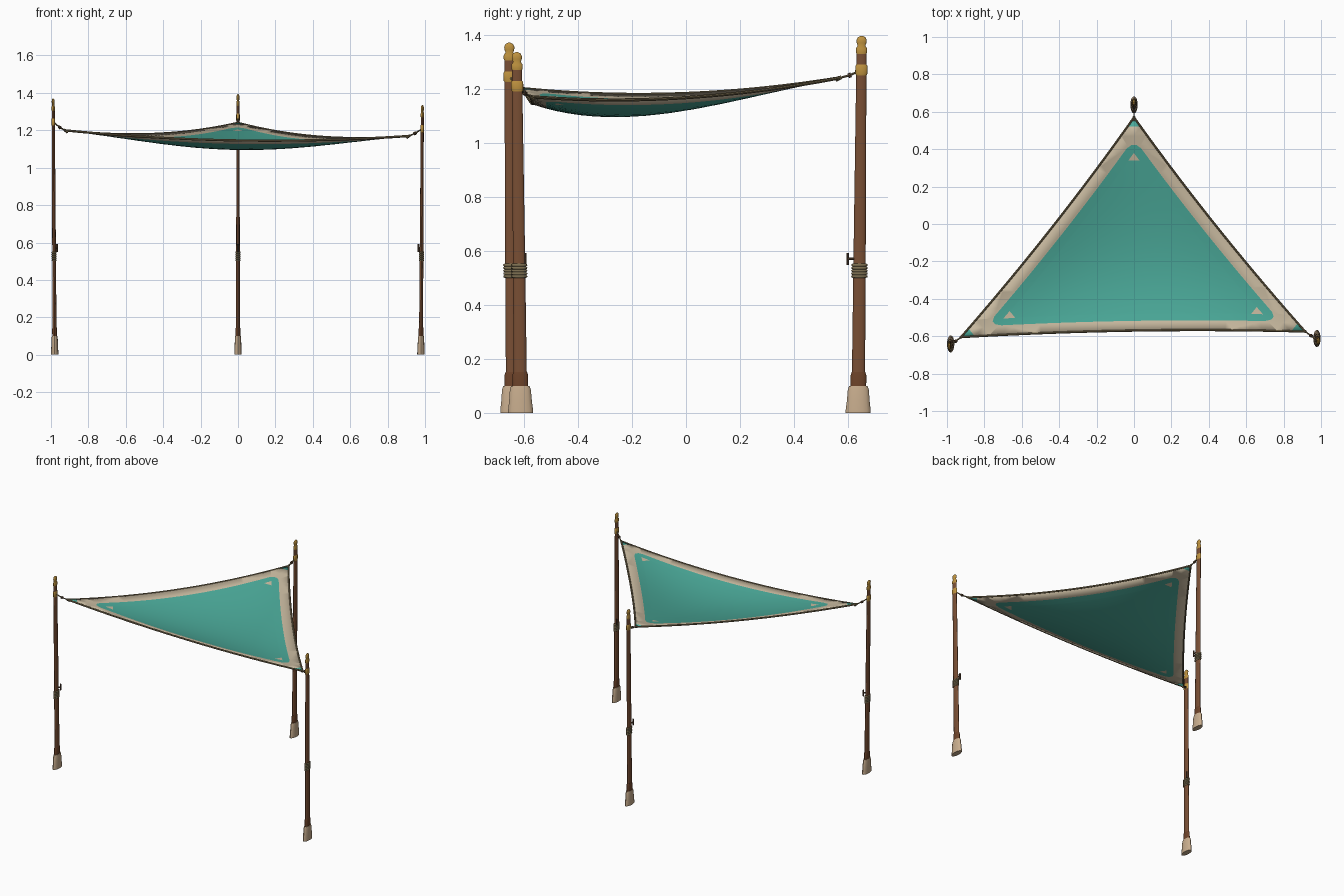
import bpy, bmesh, math
from mathutils import Vector

cube = bpy.data.objects.get("Cube")
if cube:
    bpy.data.objects.remove(cube)


def material(name, rgb):
    m = bpy.data.materials.new(name)
    m.use_nodes = True
    m.diffuse_color = (*rgb, 1)
    node = next(n for n in m.node_tree.nodes if n.type == 'BSDF_PRINCIPLED')
    node.inputs["Base Color"].default_value = (*rgb, 1)
    node.inputs["Roughness"].default_value = 0.8
    return m


TEAL = material("teal canvas", (0.07, 0.40, 0.32))
CREAM = material("cream canvas", (0.58, 0.49, 0.35))
WOOD = material("brown wood", (0.19, 0.077, 0.034))
COLLAR = material("dark collar", (0.15, 0.055, 0.022))
STONE = material("pale stone", (0.58, 0.42, 0.27))
GOLD = material("gold", (0.52, 0.29, 0.05))
ROPE = material("rope", (0.20, 0.155, 0.08))
IRON = material("dark fitting", (0.10, 0.055, 0.03))

SQUASH = 0.43  # poles are flattened sideways
parts = []


def finish(name, bm, *mats):
    bmesh.ops.recalc_face_normals(bm, faces=bm.faces)
    mesh = bpy.data.meshes.new(name)
    bm.to_mesh(mesh)
    bm.free()
    for m in mats:
        mesh.materials.append(m)
    ob = bpy.data.objects.new(name, mesh)
    bpy.context.collection.objects.link(ob)
    parts.append(ob)
    return ob


def lathe(name, profile, axis, mat, sides=16):
    """Turn (radius, z) pairs around a leaning axis with an oval section."""
    bm = bmesh.new()
    rings = []
    for r, z in profile:
        c = axis(z)
        rings.append([bm.verts.new((c.x + r * SQUASH * math.cos(t), c.y + r * math.sin(t), z))
                      for t in (math.tau * i / sides for i in range(sides))])
    for low, high in zip(rings, rings[1:]):
        for i in range(sides):
            j = (i + 1) % sides
            bm.faces.new((low[i], low[j], high[j], high[i]))
    bm.faces.new(rings[0])
    bm.faces.new(rings[-1])
    return finish(name, bm, mat)


def bar(name, start, end, r, mat, sides=8, r_end=None):
    """Round bar between two points."""
    bm = bmesh.new()
    d = end - start
    bmesh.ops.create_cone(bm, cap_ends=True, segments=sides, radius1=r,
                          radius2=r if r_end is None else r_end, depth=d.length)
    turn = d.to_track_quat('Z', 'Y')
    for v in bm.verts:
        v.co = turn @ v.co + (start + end) / 2
    return finish(name, bm, mat)


def cord(name, points, r, mat):
    """Round cord through a list of points."""
    cu = bpy.data.curves.new(name, 'CURVE')
    cu.dimensions = '3D'
    cu.bevel_depth = r
    cu.bevel_resolution = 2
    cu.use_fill_caps = True
    sp = cu.splines.new('POLY')
    sp.points.add(len(points) - 1)
    for p, co in zip(sp.points, points):
        p.co = (*co, 1)
    cu.materials.append(mat)
    ob = bpy.data.objects.new(name, cu)
    bpy.context.collection.objects.link(ob)
    mesh = bpy.data.meshes.new_from_object(ob.evaluated_get(bpy.context.evaluated_depsgraph_get()))
    bpy.data.objects.remove(ob)
    mesh.name = name
    ob = bpy.data.objects.new(name, mesh)
    bpy.context.collection.objects.link(ob)
    parts.append(ob)


# ---- sail shape, in weights of its three corners ----
CORNERS = [Vector((0, 0.57, 1.24)), Vector((-0.925, -0.605, 1.2)), Vector((0.915, -0.575, 1.17))]


def sail_point(w):
    p = sum((c * k for c, k in zip(CORNERS, w)), Vector())
    for i in range(3):
        j, k = (i + 1) % 3, (i + 2) % 3
        inward = CORNERS[i] - (CORNERS[j] + CORNERS[k]) / 2
        inward.z = 0
        p += inward.normalized() * 0.08 * w[j] * w[k]
        p.z -= 0.156 * w[j] * w[k]
    p.z -= 0.052 * 27 * w[0] * w[1] * w[2]
    return p


HEM, PATCH, PATCH_BASE, TIP = 0.047, 0.08, 0.805, 0.96
ROUND = [((1, 1), 0.03), ((1, 3), 0.045), ((3, 1), 0.045)]  # rounding of the panel corners


def is_teal(w):
    if max(w) > TIP:
        return True
    if min(w) < HEM:
        return False
    if max(w) > PATCH_BASE and min(w) > PATCH:
        return False
    for i in range(3):
        u, v = w[(i + 1) % 3] - HEM, w[(i + 2) % 3] - HEM
        if any(p * u + q * v < k for (p, q), k in ROUND):
            return False
    return True


def build_sail(n=24):
    bm = bmesh.new()
    grid = {(i, j): bm.verts.new((i / n, j / n, 1 - (i + j) / n))
            for i in range(n + 1) for j in range(n + 1 - i)}
    for i in range(n):
        for j in range(n - i):
            bm.faces.new((grid[i, j], grid[i + 1, j], grid[i, j + 1]))
            if i + j < n - 1:
                bm.faces.new((grid[i + 1, j], grid[i + 1, j + 1], grid[i, j + 1]))
    # cut the colour borders into the cloth
    cuts = []
    for i in range(3):
        axis = Vector([1.0 if k == i else 0.0 for k in range(3)])
        cuts += [(axis, d) for d in (HEM, PATCH, PATCH_BASE, TIP)]
        for (p, q), k in ROUND:
            normal = Vector((0, 0, 0))
            normal[(i + 1) % 3], normal[(i + 2) % 3] = p, q
            cuts.append((normal, k + HEM * (p + q)))
    for normal, d in cuts:
        bmesh.ops.bisect_plane(bm, geom=bm.verts[:] + bm.edges[:] + bm.faces[:], dist=1e-5,
                               plane_co=normal * d / normal.length_squared, plane_no=normal)
    bmesh.ops.triangulate(bm, faces=bm.faces[:])
    for f in bm.faces:
        f.material_index = 0 if is_teal(f.calc_center_median()) else 1
    for v in bm.verts:
        v.co = sail_point(v.co.copy())
    sail = finish("sail", bm, TEAL, CREAM)
    mod = sail.modifiers.new("thickness", 'SOLIDIFY')
    mod.thickness = 0.006
    mod.offset = 0


build_sail()

# ---- rope sewn along each sail edge ----
for i, side in enumerate(("left", "front", "right")):
    path = []
    for s in range(33):
        w = [0, 0, 0]
        w[i], w[(i + 1) % 3] = 1 - s / 32, s / 32
        path.append(sail_point(w))
    cord("edge_rope_" + side, path, 0.006, ROPE)


# ---- poles with their fittings ----
def build_pole(side, foot, head, top, corner):
    foot, head = Vector(foot), Vector(head)

    def axis(z):
        return foot.lerp(head, z / top)

    lathe("foot_" + side, [(0.046, 0), (0.046, 0.012), (0.042, 0.045), (0.039, 0.085), (0.034, 0.1)],
          axis, STONE)
    lathe("collar_" + side, [(0.029, 0.095), (0.029, 0.14), (0.025, 0.152)], axis, COLLAR)
    lathe("pole_" + side, [(0.0245, 0.1), (0.0225, 0.6), (0.0185, top - 0.06)], axis, WOOD)
    lathe("finial_" + side, [(0.017, top - 0.07), (0.021, top - 0.06), (0.021, top - 0.047),
                             (0.014, top - 0.036), (0.018, top - 0.026), (0.019, top - 0.016),
                             (0.014, top - 0.005), (0.004, top)], axis, GOLD)
    ring = top - 0.126
    lathe("band_" + side, [(0.018, ring - 0.021), (0.0225, ring - 0.015), (0.0225, ring + 0.015),
                           (0.018, ring + 0.021)], axis, GOLD)
    coils = []
    for i in range(5):
        z = 0.5 + 0.0105 * i
        coils += [(0.025, z), (0.0295, z + 0.002), (0.0305, z + 0.005), (0.0295, z + 0.008)]
    lathe("rope_coils_" + side, coils + [(0.025, 0.5525)], axis, ROPE)

    # cleat facing the middle of the sail
    inward = Vector((-foot.x, -foot.y, 0)).normalized()
    inward.x *= SQUASH
    mid = axis(0.57) + Vector((0, 0, 0.57))
    tip = mid + inward * 0.044
    bar("cleat_stem_" + side, mid, tip, 0.0045, IRON)
    up = Vector((0, 0, 0.022))
    bar("cleat_bar_" + side, tip - up, tip + up, 0.005, IRON)

    # lashing from the band to the sail corner, with a tensioner
    start = axis(ring) + Vector((0, 0, ring))
    sag = start.lerp(corner, 0.55) - Vector((0, 0, 0.004))
    cord("lashing_" + side, [start, sag, corner], 0.004, ROPE)
    along = (corner - start).normalized() * 0.006
    bar("tensioner_" + side, sag - along, sag + along, 0.009, IRON)
    bar("corner_sleeve_" + side, corner - along, corner + along * 3, 0.007, ROPE, r_end=0.009)


build_pole("back", (0, 0.637, 0), (0, 0.650, 0), 1.395, CORNERS[0])
build_pole("right", (-0.980, -0.641, 0), (-0.988, -0.654, 0), 1.37, CORNERS[1])
build_pole("left", (0.978, -0.612, 0), (0.986, -0.626, 0), 1.335, CORNERS[2])

# ---- smooth shading with sharp rims ----
bpy.ops.object.select_all(action='DESELECT')
for ob in parts:
    ob.select_set(True)
bpy.context.view_layer.objects.active = parts[0]
bpy.ops.object.shade_smooth_by_angle(angle=math.radians(42))
